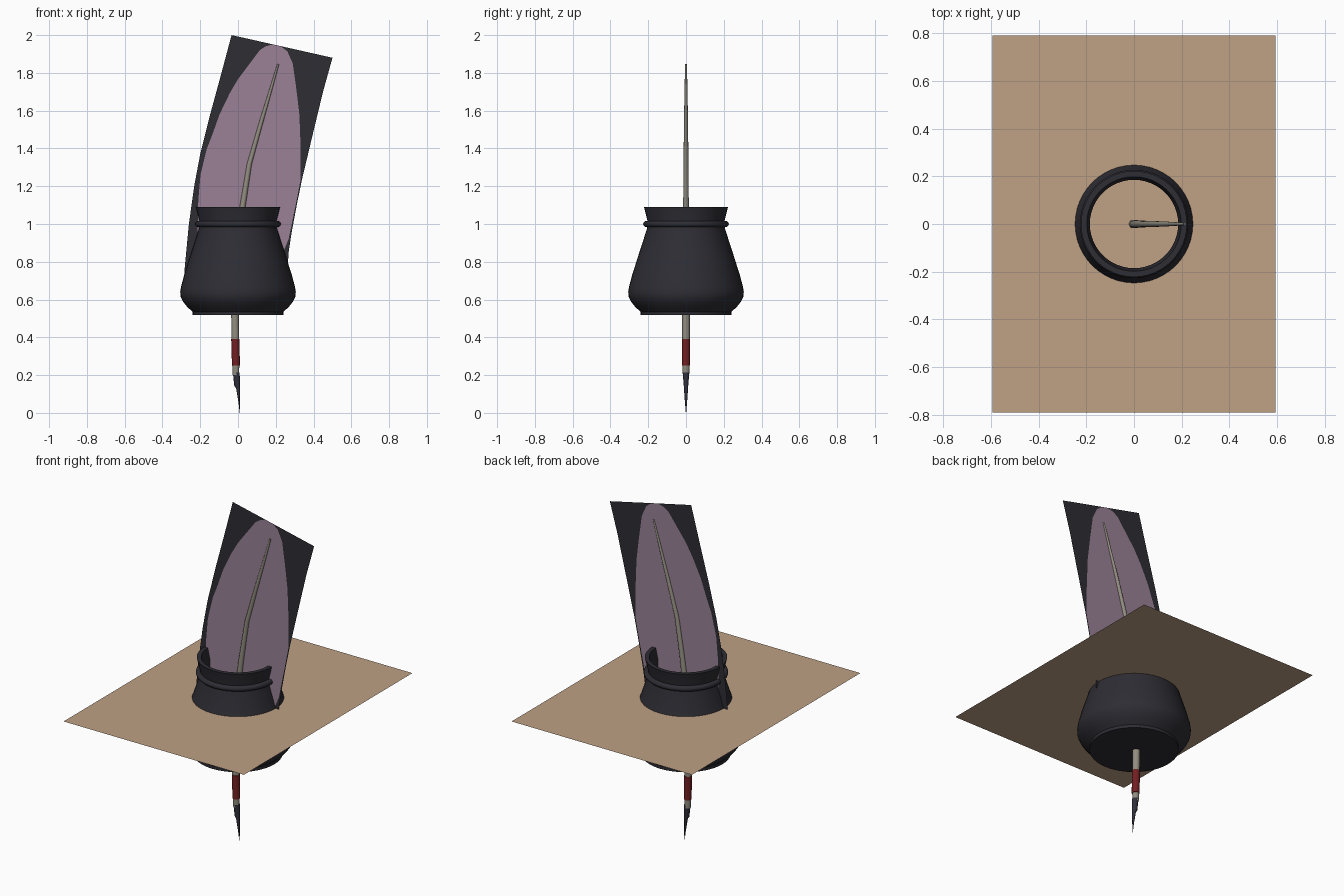
import bpy, bmesh, math

if "Cube" in bpy.data.objects:
    bpy.data.objects.remove(bpy.data.objects["Cube"])


def material(name, rgb):
    m = bpy.data.materials.new(name)
    m.diffuse_color = (*rgb, 1)
    m.use_nodes = True
    m.node_tree.nodes["Principled BSDF"].inputs["Base Color"].default_value = m.diffuse_color
    return m


INK = material("dark_glass", (0.026, 0.026, 0.034))
VANE = material("mauve_feather", (0.32, 0.22, 0.30))
PAPER = material("tan_parchment", (0.52, 0.355, 0.235))
SHAFT = material("bone_shaft", (0.29, 0.27, 0.22))
RED = material("red_wrap", (0.17, 0.014, 0.016))
NIB = material("blue_black_nib", (0.03, 0.03, 0.045))


def add_object(name, verts, faces, mats, indices=None, smooth=True, fix=True):
    me = bpy.data.meshes.new(name)
    me.from_pydata(verts, [], faces)
    for m in mats:
        me.materials.append(m)
    if indices:
        for p, i in zip(me.polygons, indices):
            p.material_index = i
    if fix:
        bm = bmesh.new()
        bm.from_mesh(me)
        bmesh.ops.recalc_face_normals(bm, faces=bm.faces)
        bm.to_mesh(me)
        bm.free()
    ob = bpy.data.objects.new(name, me)
    bpy.context.collection.objects.link(ob)
    if smooth:
        bpy.ops.object.select_all(action='DESELECT')
        ob.select_set(True)
        bpy.context.view_layer.objects.active = ob
        bpy.ops.object.shade_smooth_by_angle(angle=math.radians(35))
    return ob


def loft(name, rings, mat, n):
    """Capped tube through horizontal elliptical rings (x, z, rx, ry)."""
    verts = [(x + rx * math.cos(2 * math.pi * k / n), ry * math.sin(2 * math.pi * k / n), z)
             for x, z, rx, ry in rings for k in range(n)]
    faces = [(i * n + k, i * n + (k + 1) % n, (i + 1) * n + (k + 1) % n, (i + 1) * n + k)
             for i in range(len(rings) - 1) for k in range(n)]
    faces += [tuple(range(n)), tuple(range((len(rings) - 1) * n, len(rings) * n))]
    return add_object(name, verts, faces, [mat])


# Ink pot: outer wall up to the rim, then the inner wall down to the floor
pot = [(0.24, 0.517), (0.24, 0.535), (0.268, 0.56), (0.292, 0.59), (0.304, 0.615), (0.306, 0.64),
       (0.301, 0.67), (0.285, 0.73), (0.247, 0.85), (0.208, 0.97), (0.203, 1.0), (0.205, 1.02),
       (0.222, 1.09), (0.198, 1.09), (0.185, 1.03), (0.185, 0.98), (0.226, 0.85),
       (0.265, 0.73), (0.283, 0.65), (0.27, 0.60), (0.23, 0.56)]
loft("ink_pot", [(0, z, r, r) for r, z in pot], INK, 48)

# Rounded collar around the neck
bpy.ops.mesh.primitive_torus_add(major_radius=0.211, minor_radius=0.016, major_segments=48,
                                 minor_segments=12, location=(0, 0, 1.0))
collar = bpy.context.object
collar.name = "pot_collar"
collar.data.materials.append(INK)
bpy.ops.object.shade_smooth_by_angle(angle=math.radians(60))

# Parchment sheet
add_object("parchment", [(-0.592, -0.79, 0.85), (0.592, -0.79, 0.85), (0.592, 0.79, 0.85),
                         (-0.592, 0.79, 0.85)], [(0, 1, 2, 3)], [PAPER], smooth=False, fix=False)

# Feather card: mauve vane between two dark margins, all in one plane
vane_left = [(0.185, 1.951), (0.145, 1.94), (0.115, 1.92), (0.06, 1.847), (0.0, 1.767),
             (-0.045, 1.69), (-0.098, 1.58), (-0.135, 1.476), (-0.166, 1.396),
             (-0.198, 1.264), (-0.21, 1.13), (-0.215, 0.95), (-0.19, 0.80), (-0.11, 0.66), (-0.03, 0.59)]
vane_right = [(0.225, 1.942), (0.261, 1.915), (0.29, 1.85), (0.309, 1.714), (0.325, 1.58),
              (0.332, 1.396), (0.332, 1.237), (0.306, 1.105), (0.268, 0.92), (0.21, 0.78),
              (0.11, 0.66), (0.01, 0.588)]
edge_left = [(-0.034, 2.0), (-0.09, 1.79), (-0.15, 1.57), (-0.20, 1.37), (-0.232, 1.2),
             (-0.26, 1.0), (-0.282, 0.77), (-0.285, 0.60)]
edge_right = [(0.50, 1.88), (0.45, 1.70), (0.397, 1.48), (0.339, 1.237), (0.312, 1.105),
              (0.283, 0.95), (0.268, 0.85), (0.262, 0.75), (0.258, 0.58)]
groups = [edge_left, vane_left, vane_right, edge_right]
verts, ids = [], []
for g in groups:
    ids.append(list(range(len(verts), len(verts) + len(g))))
    verts += [(x, 0, z) for x, z in g]
strips = [tuple(a + b[::-1]) for a, b in zip(ids, ids[1:])]
add_object("feather_vane", verts, strips, [INK, VANE], [0, 1, 0], smooth=False, fix=False)

# Quill shaft, red grip wrap and cut nib
shaft = [(-0.011, 0.20, 0.017), (-0.012, 0.26, 0.019), (-0.014, 0.39, 0.02), (-0.016, 0.52, 0.02),
         (-0.012, 0.72, 0.019), (0.002, 0.92, 0.017), (0.024, 1.09, 0.015), (0.06, 1.317, 0.013),
         (0.12, 1.53, 0.011), (0.17, 1.70, 0.008), (0.213, 1.848, 0.005)]
loft("quill_shaft", [(x, z, r, r) for x, z, r in shaft], SHAFT, 16)
loft("grip_wrap", [(-0.011, 0.25, 0.021, 0.021), (-0.014, 0.39, 0.022, 0.022)], RED, 16)
loft("quill_nib", [(0.01, 0.0, 0.001, 0.001), (0.006, 0.06, 0.004, 0.006), (0.0, 0.13, 0.010, 0.011),
                   (-0.005, 0.145, 0.015, 0.012), (-0.009, 0.215, 0.018, 0.0175)], NIB, 16)
